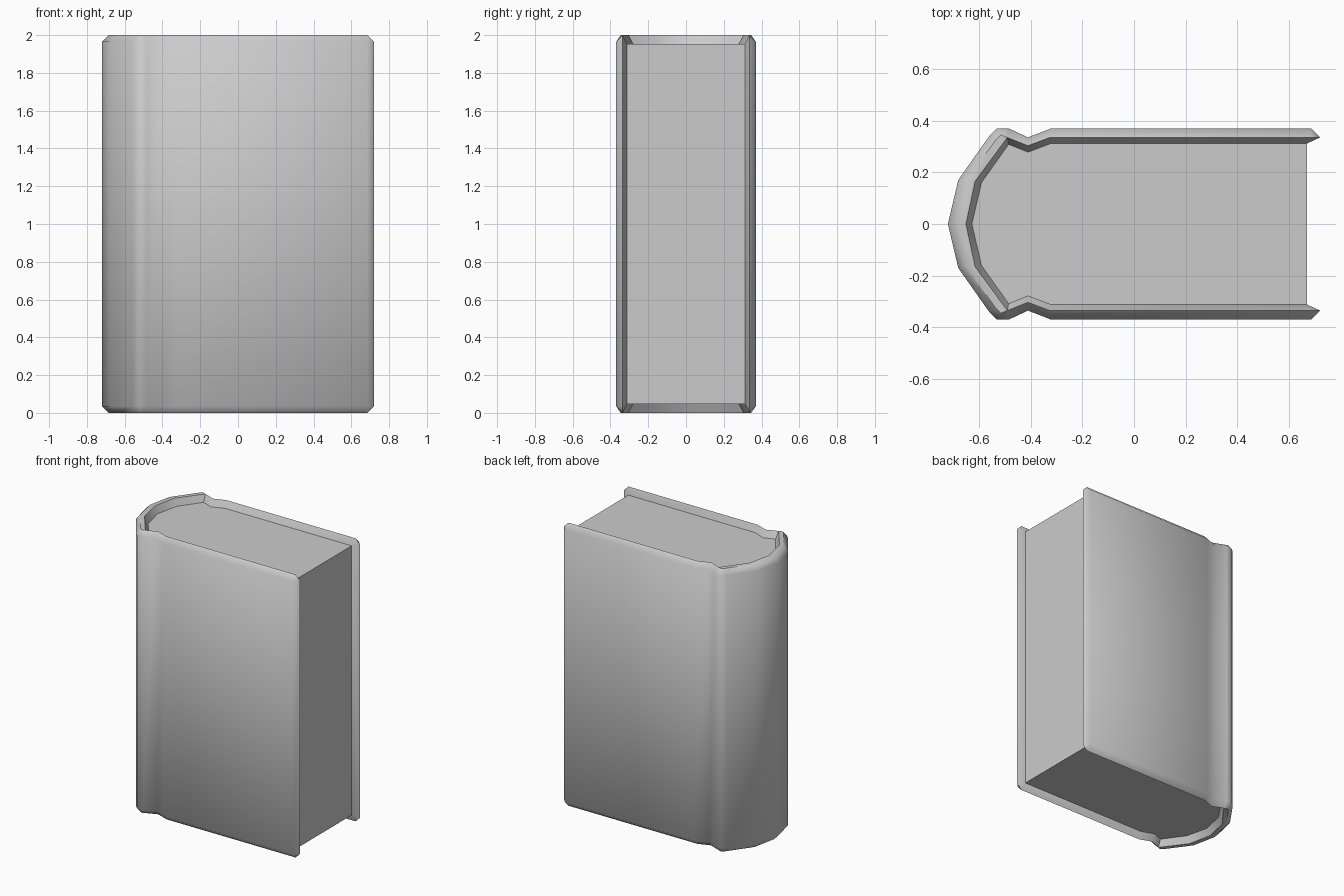
import bpy, bmesh, math

if "Cube" in bpy.data.objects:
    bpy.data.objects.remove(bpy.data.objects["Cube"])

HEIGHT, BEVEL, INSET = 2.0, 0.035, 0.048

# Half of the cover seen from above, fore-edge to spine centre:
# outer wall, outer crest, inner crest, page edge, depth of crest below the top
D_IN, D_BASE = (-0.49, 0.335), (-0.485, 0.308)
TIP, A_CREST, A_BASE = (0.72, 0.335), (0.685, 0.335), (0.67, 0.312)
half = [
    (TIP, TIP, TIP, A_BASE, BEVEL),
    ((0.685, 0.37), A_CREST, A_CREST, A_BASE, 0),
    ((-0.32, 0.37), (-0.325, 0.335), (-0.325, 0.335), (-0.32, 0.312), 0),
    ((-0.41, 0.335), (-0.41, 0.303), (-0.41, 0.303), (-0.41, 0.278), 0),
    ((-0.485, 0.37), D_IN, D_IN, D_BASE, 0),
    ((-0.53, 0.37), (-0.515, 0.345), D_IN, D_BASE, 0),
    ((-0.56, 0.34), (-0.535, 0.325), D_IN, D_BASE, 0),
    ((-0.68, 0.17), (-0.65, 0.165), (-0.615, 0.165), (-0.59, 0.16), 0),
    ((-0.72, 0.0), (-0.685, 0.0), (-0.65, 0.0), (-0.627, 0.0), 0),
]


def mirrored(col):
    return tuple((p[0], -p[1]) for p in col[:4]) + (col[4],)


columns = half + [mirrored(c) for c in reversed(half[:-1])]


def finish(name, bm, angle):
    bmesh.ops.remove_doubles(bm, verts=bm.verts, dist=1e-5)
    mesh = bpy.data.meshes.new(name)
    bm.to_mesh(mesh)
    bm.free()
    obj = bpy.data.objects.new(name, mesh)
    bpy.context.collection.objects.link(obj)
    bpy.ops.object.select_all(action='DESELECT')
    obj.select_set(True)
    bpy.context.view_layer.objects.active = obj
    bpy.ops.object.shade_smooth_by_angle(angle=math.radians(angle))
    return obj


# Cover: bevelled section swept round the outline
bm = bmesh.new()
rows = []
for outer, crest_out, crest_in, base, drop in columns:
    section = [(base, INSET), (crest_in, drop), (crest_out, drop), (outer, BEVEL)]
    low = [bm.verts.new((*p, z)) for p, z in section]
    high = [bm.verts.new((*p, HEIGHT - z)) for p, z in reversed(section)]
    rows.append(low + high)
for a, b in zip(rows, rows[1:]):
    for i in range(7):
        bm.faces.new((a[i], b[i], b[i + 1], a[i + 1]))

# Cover lips at the fore-edge
first, last = rows[0], rows[-1]
bm.faces.new((first[3], first[4], first[7], first[0]))
bm.faces.new((last[0], last[7], last[4], last[3]))
finish("cover", bm, 50)

# Page block: top, bottom and recessed fore-edge
bm = bmesh.new()
outline = []
for col in columns:
    if col[3] not in outline:
        outline.append(col[3])
bottom = [bm.verts.new((*p, INSET)) for p in outline]
top = [bm.verts.new((*p, HEIGHT - INSET)) for p in outline]
bm.faces.new(top)
bm.faces.new(bottom[::-1])
bm.faces.new((bottom[-1], bottom[0], top[0], top[-1]))
finish("pages", bm, 30)
